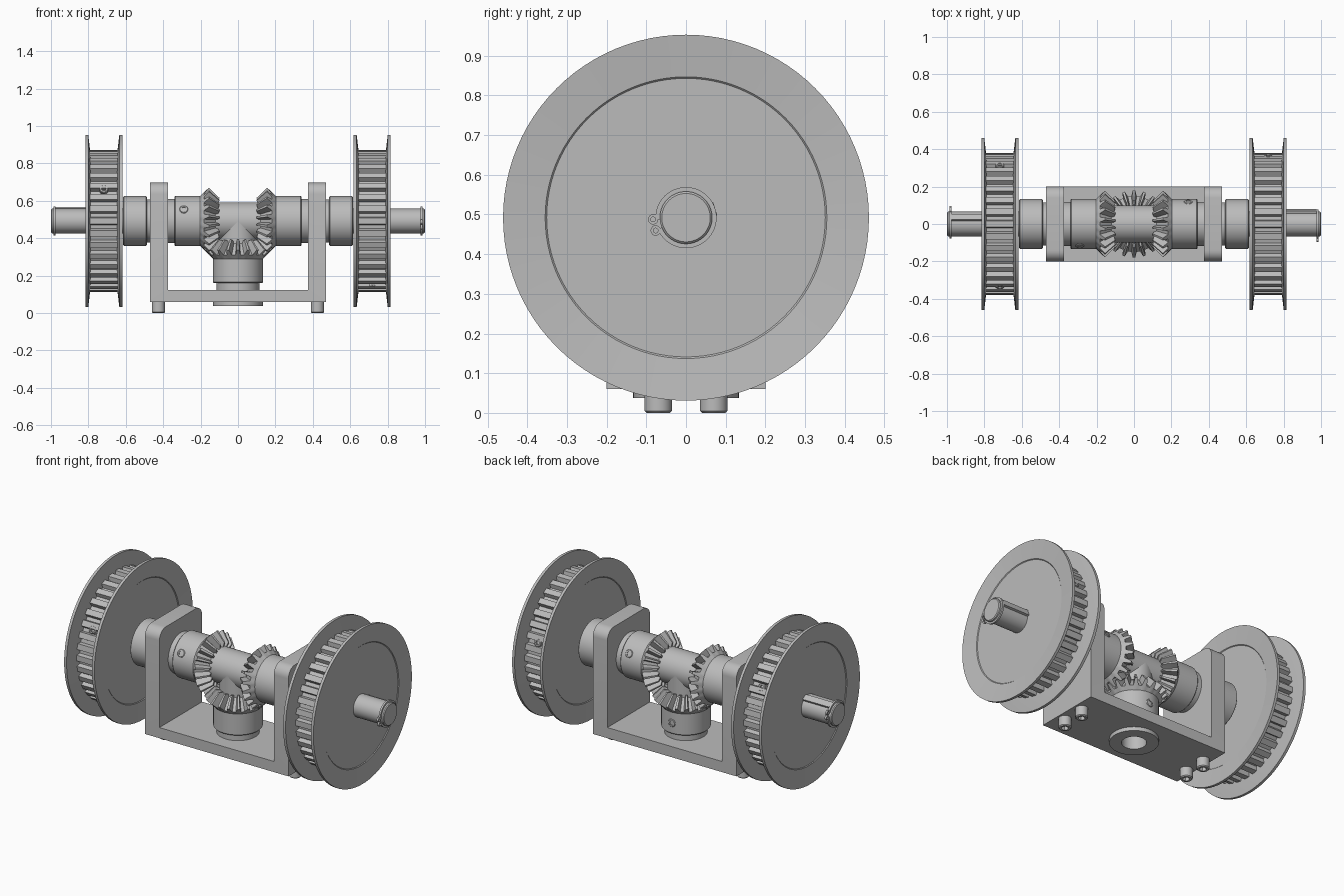
import bpy, bmesh
from math import pi, radians, sin, cos
from mathutils import Vector, Matrix

if "Cube" in bpy.data.objects:
    bpy.data.objects.remove(bpy.data.objects["Cube"])

GREY = bpy.data.materials.new("machined_grey")
GREY.use_nodes = True
COLOUR = (0.5, 0.5, 0.5, 1)
GREY.diffuse_color = COLOUR
GREY.node_tree.nodes["Principled BSDF"].inputs["Base Color"].default_value = COLOUR

AXLE = Vector((0, 0, 0.492))
X, Y, Z = Vector((1, 0, 0)), Vector((0, 1, 0)), Vector((0, 0, 1))
made = []


def frame(u, v, w, origin=AXLE):
    """Matrix whose local axes point along u, v and w."""
    m = Matrix((u, v, w)).transposed().to_4x4()
    m.translation = origin
    return m


def finish(name, bm, m=Matrix()):
    bm.transform(m)
    bmesh.ops.recalc_face_normals(bm, faces=bm.faces)
    mesh = bpy.data.meshes.new(name)
    bm.to_mesh(mesh)
    bm.free()
    mesh.materials.append(GREY)
    ob = bpy.data.objects.new(name, mesh)
    bpy.context.collection.objects.link(ob)
    made.append(ob)
    return ob


def loft(name, rings, m, loop=False):
    """Skin closed rings of points; cap the ends or join last to first."""
    bm = bmesh.new()
    vs = [[bm.verts.new(p) for p in ring] for ring in rings]
    n = len(vs[0])
    pairs = list(zip(vs, vs[1:])) + ([(vs[-1], vs[0])] if loop else [])
    for a, b in pairs:
        for i in range(n):
            j = (i + 1) % n
            bm.faces.new((a[i], a[j], b[j], b[i]))
    if not loop:
        bm.faces.new(vs[0])
        bm.faces.new(vs[-1])
    return finish(name, bm, m)


def polar(r, a, d):
    return Vector((r * cos(a), r * sin(a), d))


def circle(d, r, n=64):
    return [polar(r, 2 * pi * i / n, d) for i in range(n)]


def lathe(name, profile, m, n=64, loop=False):
    return loft(name, [circle(d, r, n) for d, r in profile], m, loop)


def drum(name, d0, d1, r, m, c=0.005):
    """Cylinder with small chamfers."""
    return lathe(name, [(d0, r - c), (d0 + c, r), (d1 - c, r), (d1, r - c)], m)


def toothed(root, tip, count, widths, phase=0):
    """Ring of teeth; root and tip are (distance, radius)."""
    foot, top = widths
    pts = []
    for i in range(count):
        for f, (d, r) in ((-foot, root), (-top, tip), (top, tip), (foot, root)):
            pts.append(polar(r, 2 * pi * (i + f) / count + phase, d))
    return pts


def socket_screw(name, place, direction, r, depth):
    """Round head with a hexagonal recess."""
    n = 24
    def hexagon(d):
        return [polar(r * 0.5 / cos((i % 4 - 2) * 2 * pi / n), 2 * pi * i / n, d)
                for i in range(n)]
    m = direction.to_track_quat('Z', 'Y').to_matrix().to_4x4()
    m.translation = place
    loft(name, [circle(-depth, r, n), circle(-r * 0.15, r, n), circle(0, r * 0.85, n),
                hexagon(0), hexagon(-r * 0.6)], m)


def bevel_gear(name, m, phase):
    w = (0.29, 0.12)
    n = 20
    outer = toothed((0.183, 0.15), (0.155, 0.18), n, w, phase)
    inner = toothed((0.125, 0.103), (0.1, 0.125), n, w, phase)
    back = toothed((0.205, 0.131), (0.205, 0.131), n, w, phase)
    front = toothed((0.11, 0.085), (0.11, 0.085), n, w, phase)
    loft(name, [back, outer, inner, front], m)


def pulley(side, m):
    mid = 0.7175
    w = (0.34, 0.25)
    rims = [toothed((mid + k, 0.355), (mid + k, 0.38), 36, w) for k in (-0.08, 0.08)]
    loft(side + "_pulley_teeth", rims, m)
    for k, label in ((-1, "inner"), (1, "outer")):
        prof = [(0.07, 0.35), (0.083, 0.461), (0.099, 0.461), (0.088, 0.355), (0.084, 0.351)]
        lathe(f"{side}_pulley_{label}_flange", [(mid + k * d, r) for d, r in prof], m, 96)


def retaining_ring(side, m, gap):
    # open ring with two drilled lugs
    steps = 48
    rings = []
    for i in range(steps + 1):
        a = gap + radians(9) + radians(342) * i / steps
        rings.append([polar(r, a, d) for r, d in
                      ((0.06, 0.975), (0.077, 0.975), (0.077, 0.986), (0.06, 0.986))])
    loft(side + "_retaining_ring", rings, m)
    for k in (-1, 1):
        at = Matrix.Translation(polar(0.083, gap + k * radians(10), 0))
        lathe(side + "_ring_lug", [(0.975, 0.013), (0.986, 0.013), (0.986, 0.006), (0.975, 0.006)],
              m @ at, 16, True)


# Bracket: U section, rounded top corners
bm = bmesh.new()
outline = [(-0.47, 0.06), (0.47, 0.06), (0.47, 0.697), (0.375, 0.697),
           (0.375, 0.123), (-0.375, 0.123), (-0.375, 0.697), (-0.47, 0.697)]
face = bm.faces.new([bm.verts.new((x, -0.2, z)) for x, z in outline])
out = bmesh.ops.extrude_face_region(bm, geom=[face])
bmesh.ops.translate(bm, vec=(0, 0.4, 0), verts=[v for v in out["geom"] if isinstance(v, bmesh.types.BMVert)])
top = [e for e in bm.edges if all(v.co.z > 0.69 for v in e.verts)
       and abs(e.verts[0].co.y - e.verts[1].co.y) < 0.01]
bmesh.ops.bevel(bm, geom=top, offset=0.06, segments=8, profile=0.5, affect='EDGES')
bracket = finish("bracket", bm)

# Bore through the bracket base
DOWN = frame(X, Y, -Z)
cutter = lathe("bore_cutter", [(0.35, 0.09), (0.46, 0.09)], DOWN)
cutter.hide_render = True
cut = bracket.modifiers.new("bore", 'BOOLEAN')
cut.object = cutter
cut.solver = 'EXACT'
bpy.context.view_layer.objects.active = bracket
bpy.ops.object.modifier_apply(modifier=cut.name)
made.remove(cutter)
bpy.data.objects.remove(cutter)

# Central tee
lathe("tee_crossbar", [(-0.12, 0.1), (0.12, 0.1)], frame(Y, Z, X))
lathe("tee_stem", [(0, 0.1), (0.12, 0.1)], DOWN)

# Vertical gear, hub and bushing
bevel_gear("lower_bevel_gear", DOWN, 0)
drum("lower_hub", 0.19, 0.332, 0.133, DOWN)
lathe("lower_bushing", [(0.325, 0.067), (0.325, 0.115), (0.428, 0.115), (0.428, 0.133),
                        (0.455, 0.133), (0.455, 0.067)], DOWN, loop=True)
socket_screw("lower_set_screw", AXLE + Vector((0, 0.136, -0.267)), Y, 0.023, 0.03)

# Axle parts on each side: screw, key and ring angles run from +y towards +z
SIDES = (("left", 1, 27, (16, 250), 17, 193), ("right", -1, 152, (33, 153), 60, 15))
for side, s, hub_angle, pulley_angles, key_angle, gap in SIDES:
    m = frame(Y, Z, s * X)
    bevel_gear(side + "_bevel_gear", m, pi / 20)
    drum(side + "_hub", 0.19, 0.34, 0.133, m)
    drum(side + "_inner_bushing", 0.33, 0.38, 0.118, m)
    drum(side + "_outer_bushing", 0.46, 0.495, 0.115, m)
    drum(side + "_collar", 0.487, 0.615, 0.133, m)
    pulley(side, m)
    drum(side + "_shaft", 0.05, 1.0, 0.066, m)
    retaining_ring(side, m, radians(gap))
    turn = Matrix.Rotation(radians(key_angle), 4, 'Z')
    loft(side + "_key", [[Vector((r, t, d)) for r, t in
         ((0.045, -0.018), (0.077, -0.018), (0.077, 0.018), (0.045, 0.018))]
         for d in (0.62, 0.975)], m @ turn)
    screws = [(hub_angle, 0.29, 0.136)] + [(a, 0.7175, 0.38) for a in pulley_angles]
    for angle, d, r in screws:
        a = radians(angle)
        socket_screw(side + "_set_screw", m @ polar(r, a, d), Vector((0, cos(a), sin(a))), 0.023, 0.035)
    for y in (-0.07, 0.07):
        socket_screw(side + "_mounting_bolt", Vector((s * 0.425, y, 0)), -Z, 0.035, 0.065)

# Smooth round surfaces, keep edges crisp
bpy.ops.object.select_all(action='DESELECT')
for ob in made:
    ob.select_set(True)
bpy.context.view_layer.objects.active = made[0]
bpy.ops.object.shade_smooth_by_angle(angle=radians(25))
